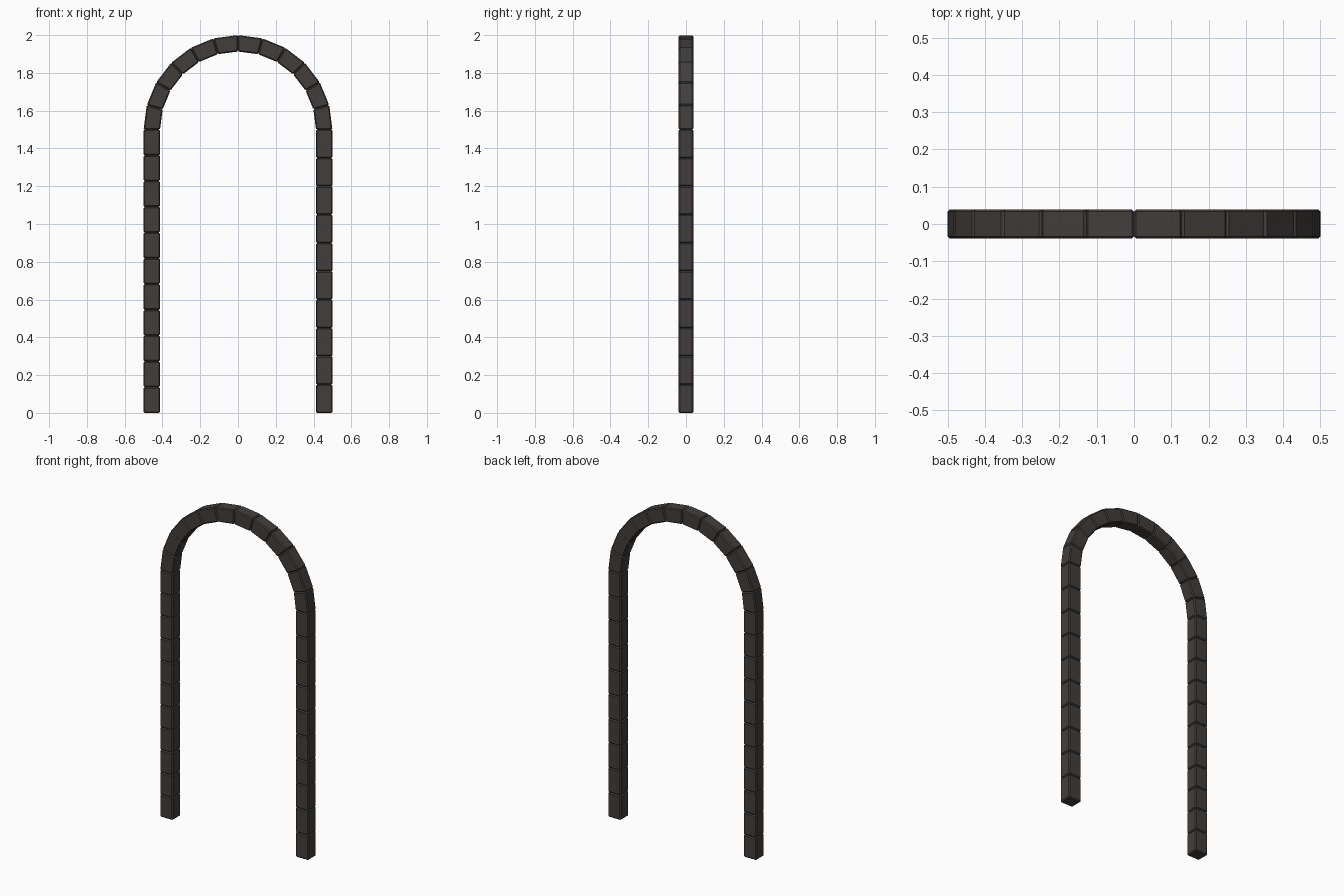
import bpy, bmesh
from math import sin, cos, pi

if "Cube" in bpy.data.objects:
    bpy.data.objects.remove(bpy.data.objects["Cube"])

R_OUT, R_IN, HALF_Y, SPRING = 0.5, 0.413, 0.039, 1.5

stone = bpy.data.materials.new("dark_stone")
stone.diffuse_color = (0.055, 0.048, 0.043, 1)
stone.use_nodes = True
stone.node_tree.nodes["Principled BSDF"].inputs["Base Color"].default_value = stone.diffuse_color


def block(name, corners):
    """Chamfered stone: an x-z quad extruded through the arch depth."""
    bm = bmesh.new()
    front = [bm.verts.new((x, -HALF_Y, z)) for x, z in corners]
    back = [bm.verts.new((x, HALF_Y, z)) for x, z in corners]
    bm.faces.new(front)
    bm.faces.new(back[::-1])
    for i in range(4):
        j = (i + 1) % 4
        bm.faces.new((front[j], front[i], back[i], back[j]))
    bmesh.ops.recalc_face_normals(bm, faces=bm.faces[:])
    mesh = bpy.data.meshes.new(name)
    bm.to_mesh(mesh)
    bm.free()
    mesh.materials.append(stone)
    obj = bpy.data.objects.new(name, mesh)
    bpy.context.collection.objects.link(obj)
    bevel = obj.modifiers.new("worn_edges", 'BEVEL')
    bevel.width = 0.006
    bevel.segments = 1
    bevel.limit_method = 'NONE'


# Legs: eleven stones on the left, ten on the right
for side, sign, count in (("left", -1, 11), ("right", 1, 10)):
    h = SPRING / count
    for i in range(count):
        a, b = sign * R_IN, sign * R_OUT
        block(f"{side}_leg_stone_{i + 1}",
              [(a, i * h), (b, i * h), (b, (i + 1) * h), (a, (i + 1) * h)])

# Round top: twelve wedge stones
COUNT = 12
for i in range(COUNT):
    t0, t1 = pi * i / COUNT, pi * (i + 1) / COUNT
    block(f"arch_stone_{i + 1}",
          [(r * cos(t), SPRING + r * sin(t))
           for r, t in ((R_IN, t0), (R_OUT, t0), (R_OUT, t1), (R_IN, t1))])
